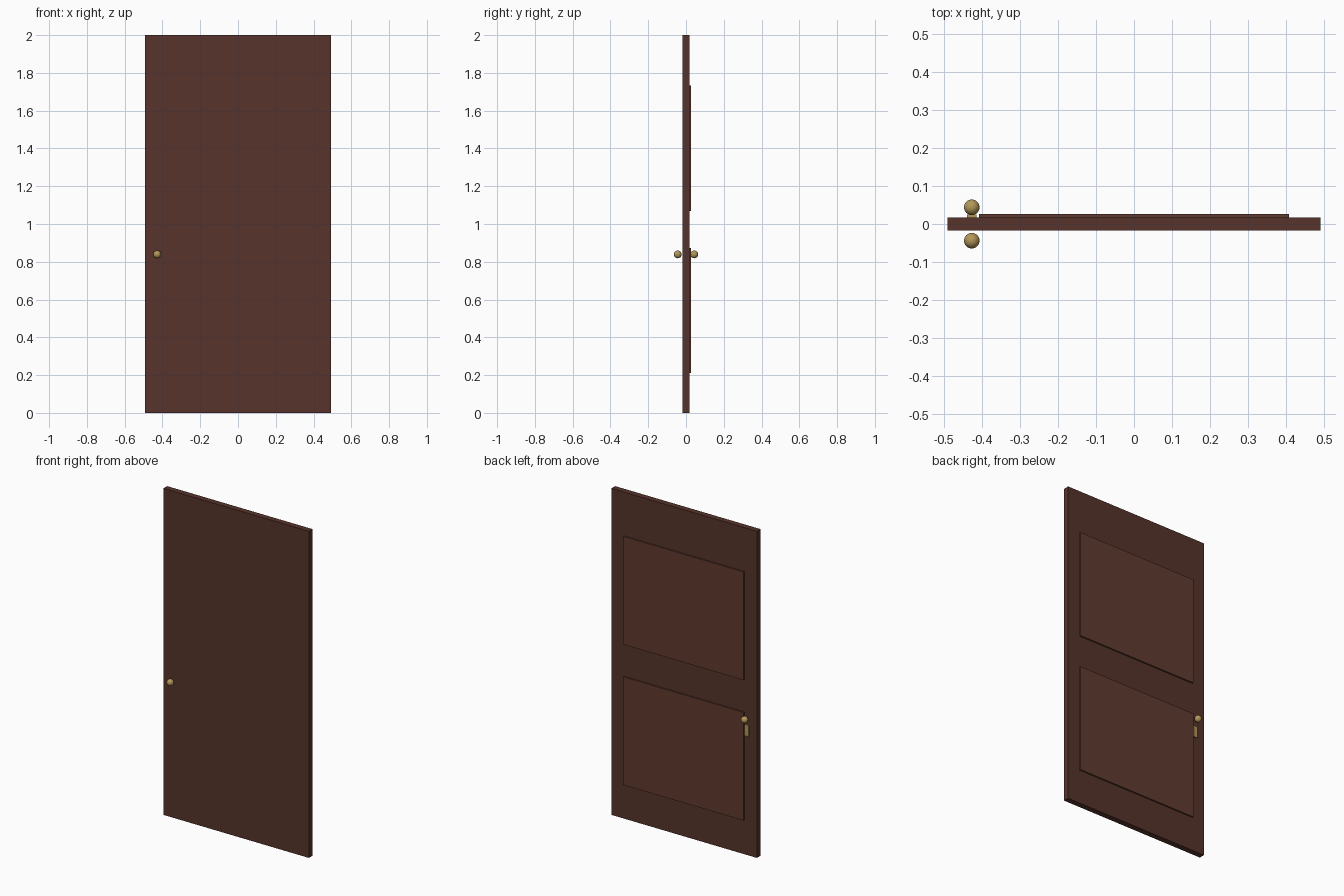
import bpy

if "Cube" in bpy.data.objects:
    bpy.data.objects.remove(bpy.data.objects["Cube"])


def material(name, rgb):
    m = bpy.data.materials.new(name)
    m.diffuse_color = (*rgb, 1)
    m.use_nodes = True
    m.node_tree.nodes["Principled BSDF"].inputs["Base Color"].default_value = m.diffuse_color
    return m


wood = material("dark_wood", (0.095, 0.034, 0.024))
panel_wood = material("panel_wood", (0.115, 0.043, 0.029))
brass = material("brass", (0.45, 0.31, 0.10))


def box(name, lo, hi, mat):
    center = [(a + b) / 2 for a, b in zip(lo, hi)]
    bpy.ops.mesh.primitive_cube_add(size=1, location=center)
    ob = bpy.context.object
    ob.name = name
    ob.scale = [b - a for a, b in zip(lo, hi)]
    bpy.ops.object.transform_apply(location=False, rotation=False, scale=True)
    ob.data.materials.append(mat)
    return ob


W, T = 0.4925, 0.0178      # half width, half thickness
KNOB_X = -0.428

# Door slab
box("door_slab", (-W, -T, 0), (W, T, 2), wood)

# Two raised panels on the back face
for name, z0, z1 in (("lower_panel", 0.21, 0.872), ("upper_panel", 1.07, 1.732)):
    box(name, (-0.409, T - 0.005, z0), (0.409, 0.027, z1), panel_wood)

# Round knobs on both faces
for name, side in (("front_knob", -1), ("back_knob", 1)):
    bpy.ops.mesh.primitive_uv_sphere_add(segments=32, ring_count=16, radius=0.0205,
                                         location=(KNOB_X, side * 0.044, 0.839))
    ob = bpy.context.object
    ob.name = name
    ob.data.materials.append(brass)
    bpy.ops.object.shade_smooth()

# Small lock plate below the back knob
box("lock_plate", (KNOB_X - 0.013, T - 0.005, 0.73), (KNOB_X + 0.013, 0.025, 0.80), brass)
